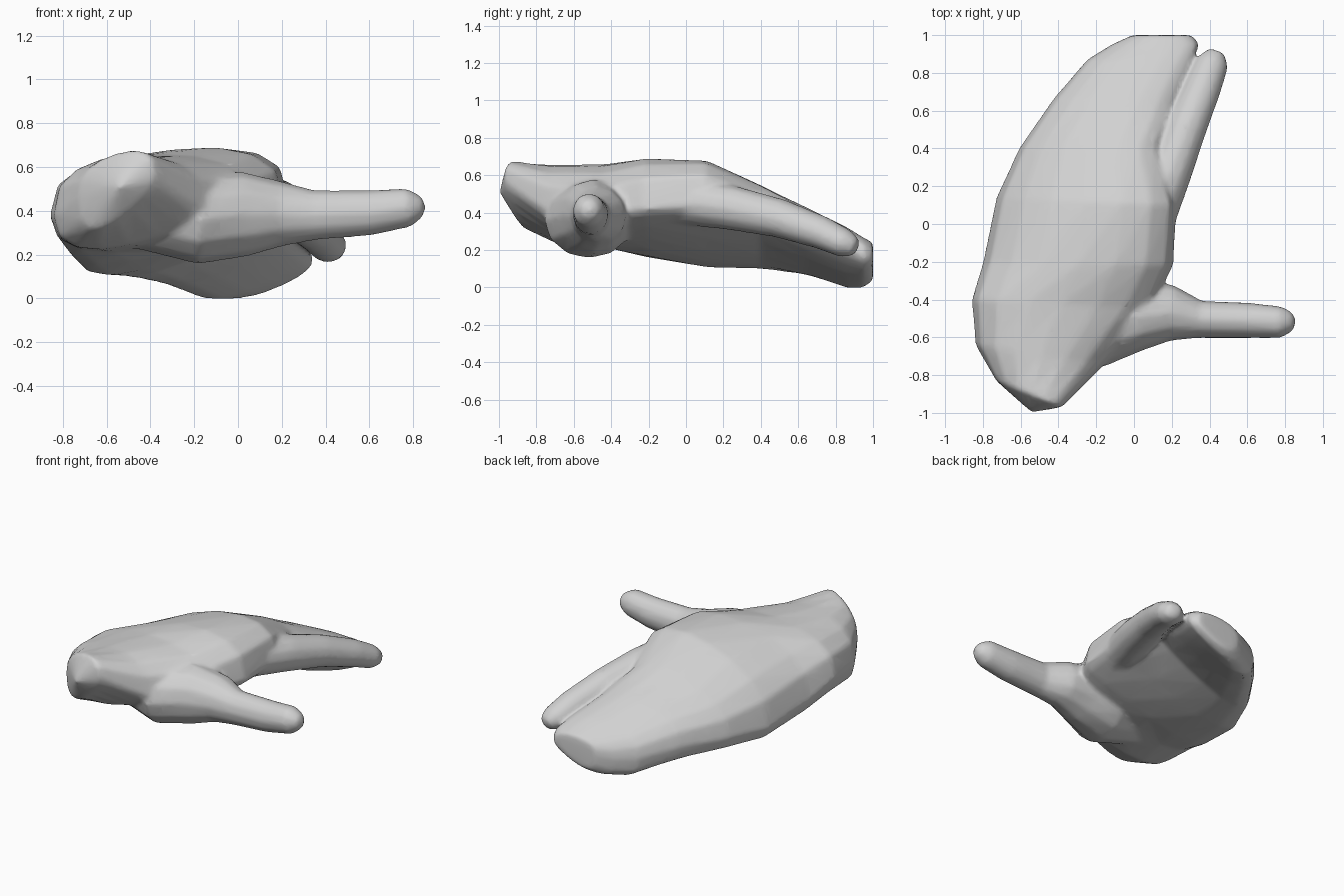
import bpy, bmesh, math
from mathutils import Vector

if "Cube" in bpy.data.objects:
    bpy.data.objects.remove(bpy.data.objects["Cube"])

grey = bpy.data.materials.new("light grey")
grey.diffuse_color = (0.64, 0.64, 0.64, 1)
grey.use_nodes = True
grey.node_tree.nodes["Principled BSDF"].inputs["Base Color"].default_value = grey.diffuse_color


def loft(name, rings, start, end):
    """Skin a list of closed rings and close both ends with a point fan."""
    bm = bmesh.new()
    loops = [[bm.verts.new(p) for p in ring] for ring in rings]
    n = len(loops[0])
    for a, b in zip(loops, loops[1:]):
        for i in range(n):
            j = (i + 1) % n
            bm.faces.new((a[i], a[j], b[j], b[i]))
    for loop, tip in ((loops[0], start), (loops[-1], end)):
        v = bm.verts.new(tip)
        for i in range(n):
            bm.faces.new((loop[i], loop[(i + 1) % n], v))
    bmesh.ops.recalc_face_normals(bm, faces=bm.faces)
    mesh = bpy.data.meshes.new(name)
    bm.to_mesh(mesh)
    bm.free()
    mesh.materials.append(grey)
    ob = bpy.data.objects.new(name, mesh)
    bpy.context.collection.objects.link(ob)
    return ob


def palm_ring(left, right, top, bottom, n=16):
    """Flattened ring between two edge points; the underside sags to the left."""
    left, right = Vector(left), Vector(right)
    ring = []
    for i in range(n):
        a = 2 * math.pi * i / n
        p = left.lerp(right, 0.5 - 0.5 * math.cos(a))
        s = math.sin(a)
        if s > 0:
            p.z += top * s ** 0.7
        else:
            p.z -= bottom * abs(s) ** 0.8 * (1 + 0.45 * math.cos(a))
        ring.append(p)
    return ring


def finger(name, stations, tip, n=12):
    """Tapered tube; each station is a centre, side radius and upright radius."""
    rings = []
    pts = [Vector(s[:3]) for s in stations]
    for k, s in enumerate(stations):
        d = pts[min(k + 1, len(pts) - 1)] - pts[max(k - 1, 0)]
        side = d.cross(Vector((0, 0, 1))).normalized()
        up = side.cross(d).normalized()
        rings.append([pts[k] + side * s[3] * math.cos(2 * math.pi * i / n)
                      + up * s[4] * math.sin(2 * math.pi * i / n) for i in range(n)])
    return loft(name, rings, pts[0], tip)


# Palm and joined fingers: left edge, right edge, rise, drop
sections = [
    ((-.73, -.83, .46), (-.38, -.97, .57), .15, .16),
    ((-.84, -.64, .38), (-.15, -.74, .41), .26, .15),
    ((-.86, -.40, .38), (.10, -.45, .40), .27, .16),
    ((-.80, -.20, .28), (.21, -.22, .42), .33, .14),
    ((-.73, .14, .20), (.23, .10, .44), .33, .13),
    ((-.61, .40, .20), (.14, .40, .40), .22, .13),
    ((-.43, .66, .19), (.225, .65, .29), .175, .14),
    ((-.25, .87, .14), (.315, .86, .21), .14, .15),
    ((-.12, .95, .13), (.35, .95, .17), .115, .13),
    ((-.01, 1, .14), (.31, 1, .16), .09, .10),
]
hand = loft("hand", [palm_ring(*s) for s in sections],
            (-.54, -1, .51), (.17, 1, .15))

# Separate index finger
index = finger("index_finger", [
    (.0, -.20, .46, .14, .12), (.08, .03, .455, .14, .125),
    (.18, .25, .425, .12, .12), (.275, .5, .37, .108, .105),
    (.365, .72, .295, .098, .09), (.415, .85, .235, .088, .078),
    (.435, .905, .215, .055, .05)], (.44, .92, .21))

# Thumb, rooted deep in the palm
thumb = finger("thumb", [
    (-.50, -.50, .42, .18, .18), (-.17, -.52, .36, .24, .205),
    (.03, -.49, .385, .18, .195), (.20, -.47, .385, .15, .15),
    (.35, -.505, .38, .10, .115), (.60, -.51, .39, .095, .105),
    (.78, -.52, .415, .085, .09), (.84, -.515, .42, .05, .05)], (.86, -.51, .42))

# Weld the fingers onto the hand
bpy.context.view_layer.objects.active = hand
for part in (index, thumb):
    mod = hand.modifiers.new("join", 'BOOLEAN')
    mod.operation = 'UNION'
    mod.solver = 'EXACT'
    mod.object = part
    bpy.ops.object.modifier_apply(modifier=mod.name)
    bpy.data.objects.remove(part)

# Blend the seams into one continuous skin
remesh = hand.modifiers.new("skin", 'REMESH')
remesh.mode = 'VOXEL'
remesh.voxel_size = 0.014
soften = hand.modifiers.new("soften", 'SMOOTH')
soften.factor = 0.5
soften.iterations = 12
thin = hand.modifiers.new("thin", 'DECIMATE')
thin.ratio = 0.15
for mod in (remesh, soften, thin):
    bpy.ops.object.modifier_apply(modifier=mod.name)

bpy.ops.object.select_all(action='DESELECT')
hand.select_set(True)
bpy.ops.object.shade_smooth_by_angle(angle=math.radians(50))
